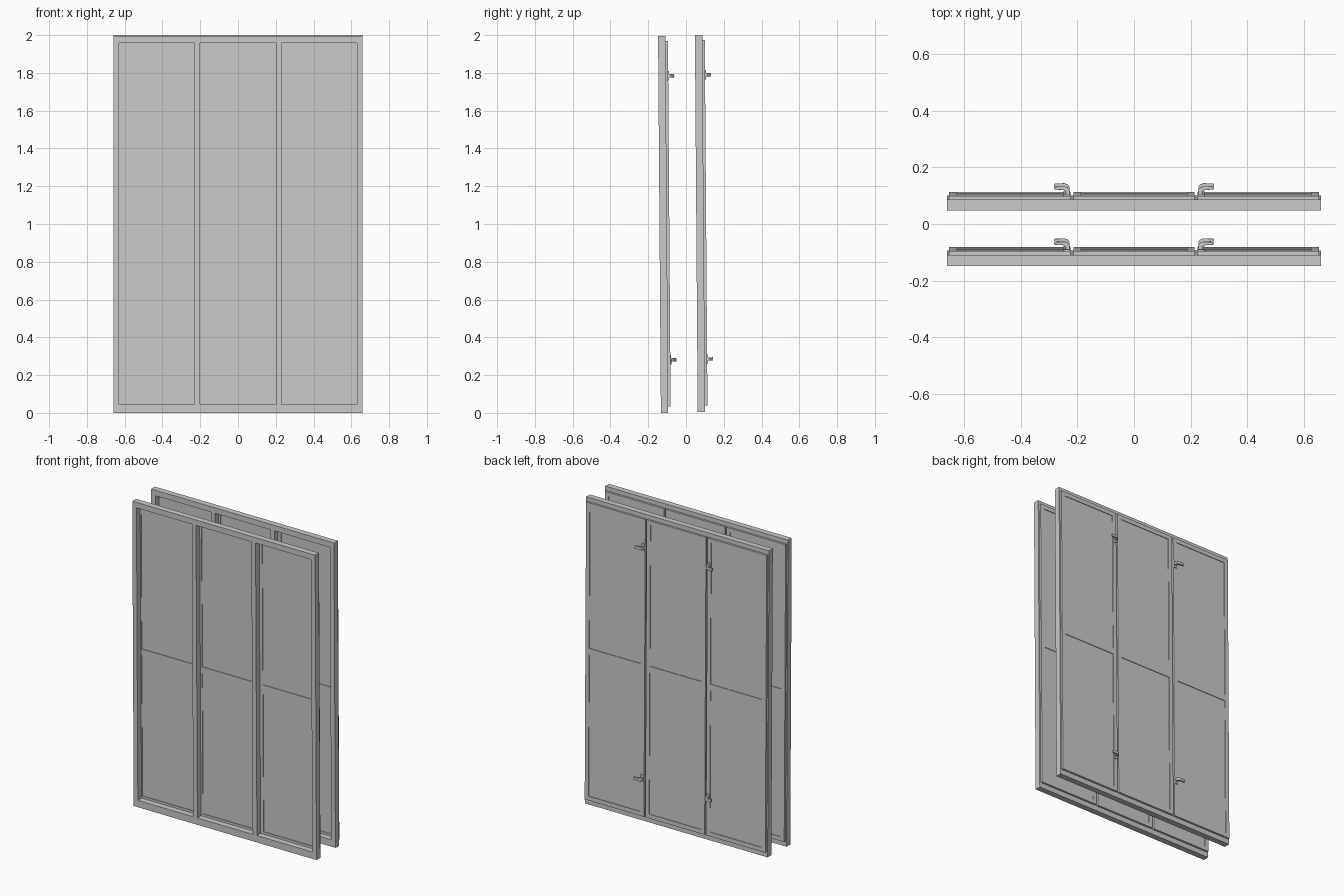
import bpy, bmesh
from mathutils import Matrix

if "Cube" in bpy.data.objects:
    bpy.data.objects.remove(bpy.data.objects["Cube"])

H, TILT = 1.995, 0.0074


def box(bm, x0, x1, y0, y1, z0, z1):
    m = Matrix.Translation(((x0 + x1) / 2, (y0 + y1) / 2, (z0 + z1) / 2)) @ \
        Matrix.Diagonal((x1 - x0, y1 - y0, z1 - z0, 1))
    bmesh.ops.create_cube(bm, size=1, matrix=m)


def prism(bm, profile, z0, z1):
    face = bm.faces.new([bm.verts.new((x, y, z0)) for x, y in profile])
    ext = bmesh.ops.extrude_face_region(bm, geom=[face])
    verts = [g for g in ext['geom'] if isinstance(g, bmesh.types.BMVert)]
    bmesh.ops.translate(bm, verts=verts, vec=(0, 0, z1 - z0))


def finish(bm, name, y, z, bevel=0):
    bmesh.ops.recalc_face_normals(bm, faces=bm.faces)
    me = bpy.data.meshes.new(name)
    bm.to_mesh(me)
    bm.free()
    ob = bpy.data.objects.new(name, me)
    bpy.context.collection.objects.link(ob)
    ob.location = (0, y, z)
    ob.rotation_euler.x = TILT      # each unit leans slightly forward
    if bevel:
        mod = ob.modifiers.new("soft_edges", 'BEVEL')
        mod.width = bevel
        mod.segments = 2
    return ob


def outer_frame(tag, y, z):
    bm = bmesh.new()
    d = 0.039
    for s in (-1, 1):
        a, b = sorted((s * 0.66, s * 0.63))
        box(bm, a, b, 0, d, 0, H)
        a, b = sorted((s * 0.2, s * 0.23))
        box(bm, a, b, 0, d, 0.045, H - 0.036)
    for x0, x1 in ((-0.63, 0.63),):
        box(bm, x0, x1, 0, d, 0, 0.045)
        box(bm, x0, x1, 0, d, H - 0.036, H)
    finish(bm, "outer_frame_" + tag, y, z)


def sash(tag, x0, x1, y, z):
    w, f, b, z0, z1 = 0.027, 0.038, 0.052, 0.033, 1.968
    bm = bmesh.new()
    box(bm, x0, x0 + w, f, b, z0, z1)
    box(bm, x1 - w, x1, f, b, z0, z1)
    for r0, r1 in ((z0, z0 + w), (0.98, 1.022), (z1 - w, z1)):
        box(bm, x0 + w, x1 - w, f, b, r0, r1)
    finish(bm, "sash_" + tag, y, z)
    # two glass panes
    bm = bmesh.new()
    for r0, r1 in ((z0 + w, 0.98), (1.022, z1 - w)):
        box(bm, x0 + w, x1 - w, 0.042, 0.048, r0, r1)
    finish(bm, "glass_" + tag, y, z)


def handles(tag, y, z):
    lever = [(0.227, 0.056), (0.241, 0.056), (0.241, 0.066), (0.248, 0.071),
             (0.28, 0.073), (0.282, 0.078), (0.28, 0.083), (0.245, 0.084),
             (0.233, 0.08), (0.227, 0.071)]
    for side, s in (("left", -1), ("right", 1)):
        for level, h in (("low", 0.28), ("high", 1.785)):
            bm = bmesh.new()
            a, b = sorted((s * 0.225, s * 0.248))
            box(bm, a, b, 0.05, 0.057, h - 0.025, h + 0.025)
            prism(bm, [(s * px, py) for px, py in lever], h - 0.009, h + 0.009)
            finish(bm, f"handle_{side}_{level}_{tag}", y, z, 0.0015)


# two identical three-light windows, one behind the other
for tag, y, z in (("front", -0.133, 0.0), ("rear", 0.062, 0.005)):
    outer_frame(tag, y, z)
    for part, x0, x1 in (("left", -0.652, -0.224), ("middle", -0.214, 0.214),
                         ("right", 0.224, 0.652)):
        sash(f"{part}_{tag}", x0, x1, y, z)
    handles(tag, y, z)
